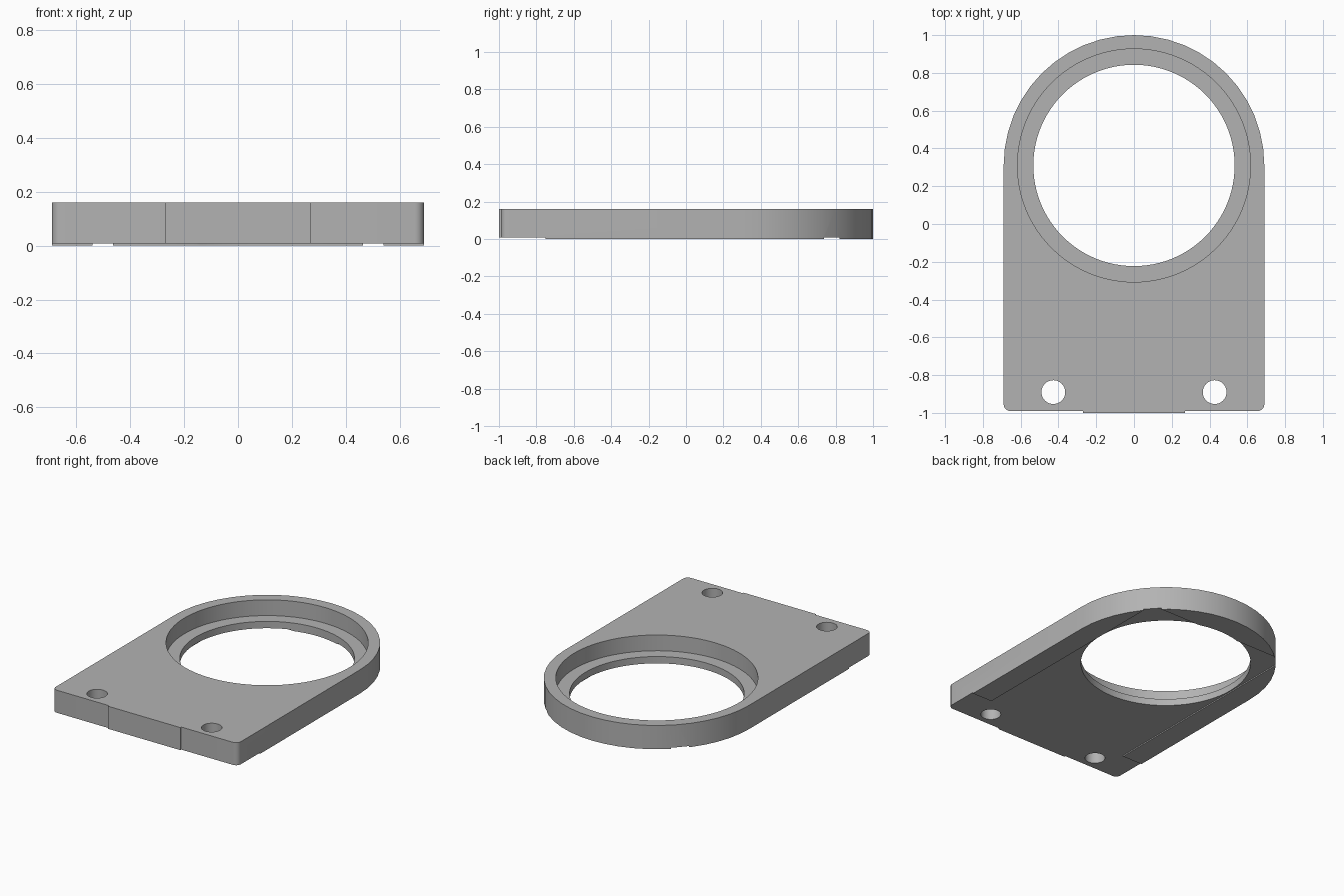
import bpy
import bmesh
from math import sin, cos, pi

old = bpy.data.objects.get("Cube")
if old:
    bpy.data.objects.remove(old, do_unlink=True)

HALF_W, TOP, PAD = 0.69, 0.16, 0.008
FRONT = -0.99
RING_Y = 1 - HALF_W
LEDGE_Z = 0.054

grey = bpy.data.materials.new("plain_grey")
grey.use_nodes = True
COLOUR = (0.45, 0.45, 0.45, 1)
grey.diffuse_color = COLOUR
grey.node_tree.nodes["Principled BSDF"].inputs["Base Color"].default_value = COLOUR


def arc(cx, cy, r, start, end, steps):
    """Points along an arc, angles in half turns."""
    angles = [(start + (end - start) * i / steps) * pi for i in range(steps + 1)]
    return [(cx + r * cos(a), cy + r * sin(a)) for a in angles]


def prism(name, points, z0, z1):
    """Extrude a flat outline from z0 to z1."""
    bm = bmesh.new()
    face = bm.faces.new([bm.verts.new((x, y, z0)) for x, y in points])
    ext = bmesh.ops.extrude_face_region(bm, geom=[face])
    moved = [v for v in ext["geom"] if isinstance(v, bmesh.types.BMVert)]
    bmesh.ops.translate(bm, verts=moved, vec=(0, 0, z1 - z0))
    bmesh.ops.recalc_face_normals(bm, faces=bm.faces)
    mesh = bpy.data.meshes.new(name)
    bm.to_mesh(mesh)
    bm.free()
    mesh.materials.append(grey)
    obj = bpy.data.objects.new(name, mesh)
    bpy.context.collection.objects.link(obj)
    return obj


def disc(name, x, y, r, z0, z1, sides):
    return prism(name, arc(x, y, r, 0, 2, sides)[:-1], z0, z1)


def mirrored(half):
    """Complete an outline from its +x half, listed front to back."""
    return half + [(-x, y) for x, y in reversed(half) if x > 0.001]


# Plate outline: shallow front step, rounded corner, faceted round end
CORNER = 0.035
half = [(0.27, -1), (0.27, FRONT)]
half += arc(HALF_W - CORNER, FRONT + CORNER, CORNER, -0.5, 0, 6)
half += arc(0, RING_Y, HALF_W, 0, 0.5, 12)
plate = prism("mounting_plate", mirrored(half), 0, TOP)

# Shallow underside recess, leaving thin side strips and a back pad
recess = mirrored([(1, -1.2), (1, -0.75), (0.54, -0.75), (0.54, 0.82)])
cutters = [
    prism("underside_recess_cutter", recess, -0.1, PAD),
    disc("ring_hole_cutter", 0, RING_Y, 0.533, -0.2, 0.4, 96),
    disc("ring_seat_cutter", 0, RING_Y, 0.617, LEDGE_Z, 0.4, 96),
]
# Screw holes near the front
for side, sx in (("left", 1), ("right", -1)):
    cutters.append(disc(side + "_screw_hole_cutter", sx * 0.427, -0.89, 0.063, -0.2, 0.4, 40))

bpy.ops.object.select_all(action="DESELECT")
bpy.context.view_layer.objects.active = plate
plate.select_set(True)
for cutter in cutters:
    cutter.hide_render = True
    mod = plate.modifiers.new(cutter.name, "BOOLEAN")
    mod.operation, mod.solver, mod.object = "DIFFERENCE", "EXACT", cutter
    bpy.ops.object.modifier_apply(modifier=mod.name)
    bpy.data.objects.remove(cutter, do_unlink=True)

bpy.ops.object.shade_smooth_by_angle(angle=pi / 6)
